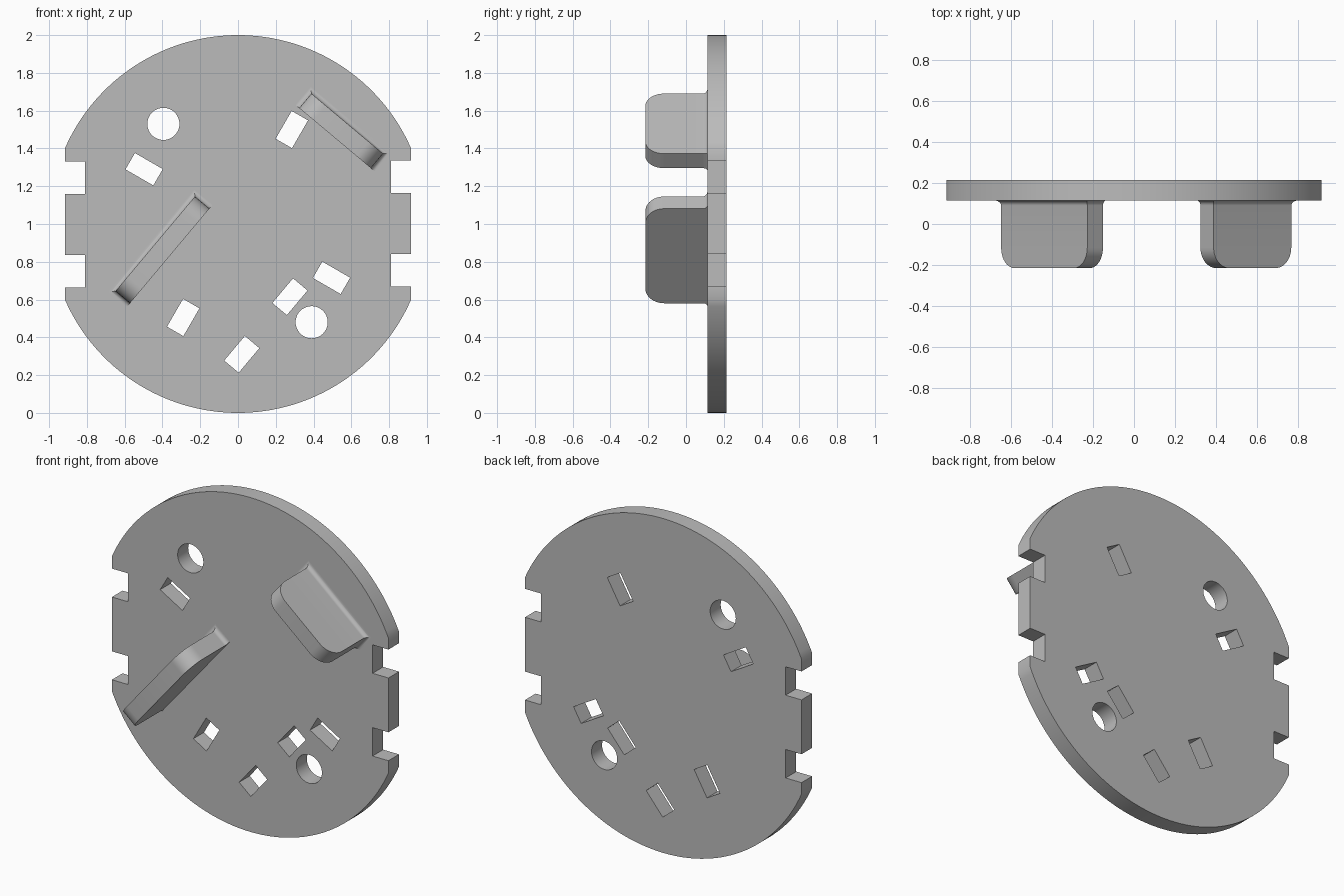
import bpy
import bmesh
from math import sin, cos, acos, pi, radians, sqrt

cube = bpy.data.objects.get("Cube")
if cube:
    bpy.data.objects.remove(cube, do_unlink=True)

grey = bpy.data.materials.new("plain grey")
grey.use_nodes = True
colour = (0.5, 0.5, 0.5, 1)
grey.diffuse_color = colour
grey.node_tree.nodes["Principled BSDF"].inputs["Base Color"].default_value = colour

PLATE_FRONT, THICK, EDGE = 0.115, 0.1, 0.915


def select_only(obj):
    bpy.ops.object.select_all(action='DESELECT')
    obj.select_set(True)
    bpy.context.view_layer.objects.active = obj


def circle(cx, cz, r, n=48):
    return [(cx + r * cos(2 * pi * i / n), cz + r * sin(2 * pi * i / n)) for i in range(n)]


def slot(cx, cz, angle, length=0.17, width=0.1):
    c, s = cos(radians(angle)), sin(radians(angle))
    corners = [(-1, -1), (1, -1), (1, 1), (-1, 1)]
    return [(cx + c * a * length / 2 - s * b * width / 2,
             cz + s * a * length / 2 + c * b * width / 2) for a, b in corners]


# Disc outline: right side with two notches, top arc, then the same turned half round
def half_outline(n=64):
    pts = []
    for low, high in ((-0.33, -0.16), (0.165, 0.335)):
        pts += [(EDGE, low), (0.81, low), (0.81, high), (EDGE, high)]
    a = acos(EDGE)
    pts += [(cos(a + (pi - 2 * a) * i / n), sin(a + (pi - 2 * a) * i / n)) for i in range(n + 1)]
    return pts


half = half_outline()
outline = [(x, 1 + z) for x, z in half] + [(-x, 1 - z) for x, z in half]
holes = [circle(-0.395, 1.53, 0.085), circle(0.39, 0.48, 0.085)]
for spec in ((-0.497, 1.29, -30), (0.285, 1.5, 60), (0.495, 0.715, -30),
             (0.275, 0.615, 50), (-0.29, 0.505, 60), (0.02, 0.31, 50)):
    holes.append(slot(*spec))

# Plate with through holes, from a filled and extruded flat curve
curve = bpy.data.curves.new("plate", 'CURVE')
curve.dimensions = '2D'
curve.fill_mode = 'BOTH'
curve.extrude = THICK / 2
for loop in [outline] + holes:
    spline = curve.splines.new('POLY')
    spline.points.add(len(loop) - 1)
    spline.use_cyclic_u = True
    for point, (x, z) in zip(spline.points, loop):
        point.co = (x, z, 0, 1)
plate = bpy.data.objects.new("plate", curve)
bpy.context.collection.objects.link(plate)
plate.rotation_euler.x = pi / 2
plate.location.y = PLATE_FRONT + THICK / 2
select_only(plate)
bpy.ops.object.convert(target='MESH')
bm = bmesh.new()
bm.from_mesh(plate.data)
bmesh.ops.remove_doubles(bm, verts=bm.verts, dist=0.0001)
bmesh.ops.recalc_face_normals(bm, faces=bm.faces)
bm.to_mesh(plate.data)
bm.free()
plate.data.materials.clear()
plate.data.materials.append(grey)
select_only(plate)
bpy.ops.object.shade_smooth_by_angle(angle=radians(30))


# Tab: stacked rectangular rings, flared at the root, rounded at the free corners
def tab(name, cx, cz, angle, length, width=0.1, reach=0.33, flare=0.025, corner=0.1):
    c, s = cos(radians(angle)), sin(radians(angle))
    steps = 10
    rings = []
    for i in range(steps + 1):
        t = pi / 2 * i / steps
        rings.append((flare * (1 - cos(t)), flare * (1 - sin(t)), 0))
    for i in range(steps + 1):
        t = pi / 2 * i / steps
        rings.append((reach - corner * (1 - sin(t)), 0, corner * (1 - cos(t))))
    bm = bmesh.new()
    previous = None
    for depth, out, cut in rings:
        u = length / 2 + out - cut
        v0, v1 = -width / 2, width / 2 + out
        ring = [bm.verts.new((cx + c * a - s * b, PLATE_FRONT - depth, cz + s * a + c * b))
                for a, b in ((-u, v0), (u, v0), (u, v1), (-u, v1))]
        if previous:
            for k in range(4):
                m = (k + 1) % 4
                bm.faces.new((previous[k], previous[m], ring[m], ring[k]))
        else:
            bm.faces.new(ring[::-1])
        previous = ring
    bm.faces.new(previous)
    bmesh.ops.recalc_face_normals(bm, faces=bm.faces)
    mesh = bpy.data.meshes.new(name)
    bm.to_mesh(mesh)
    bm.free()
    mesh.materials.append(grey)
    obj = bpy.data.objects.new(name, mesh)
    bpy.context.collection.objects.link(obj)
    select_only(obj)
    bpy.ops.object.shade_smooth_by_angle(angle=radians(30))


tab("lower_right_tab", -0.4, 0.863, 50, 0.654)
tab("upper_left_tab", 0.546, 1.493, -40, 0.495)
